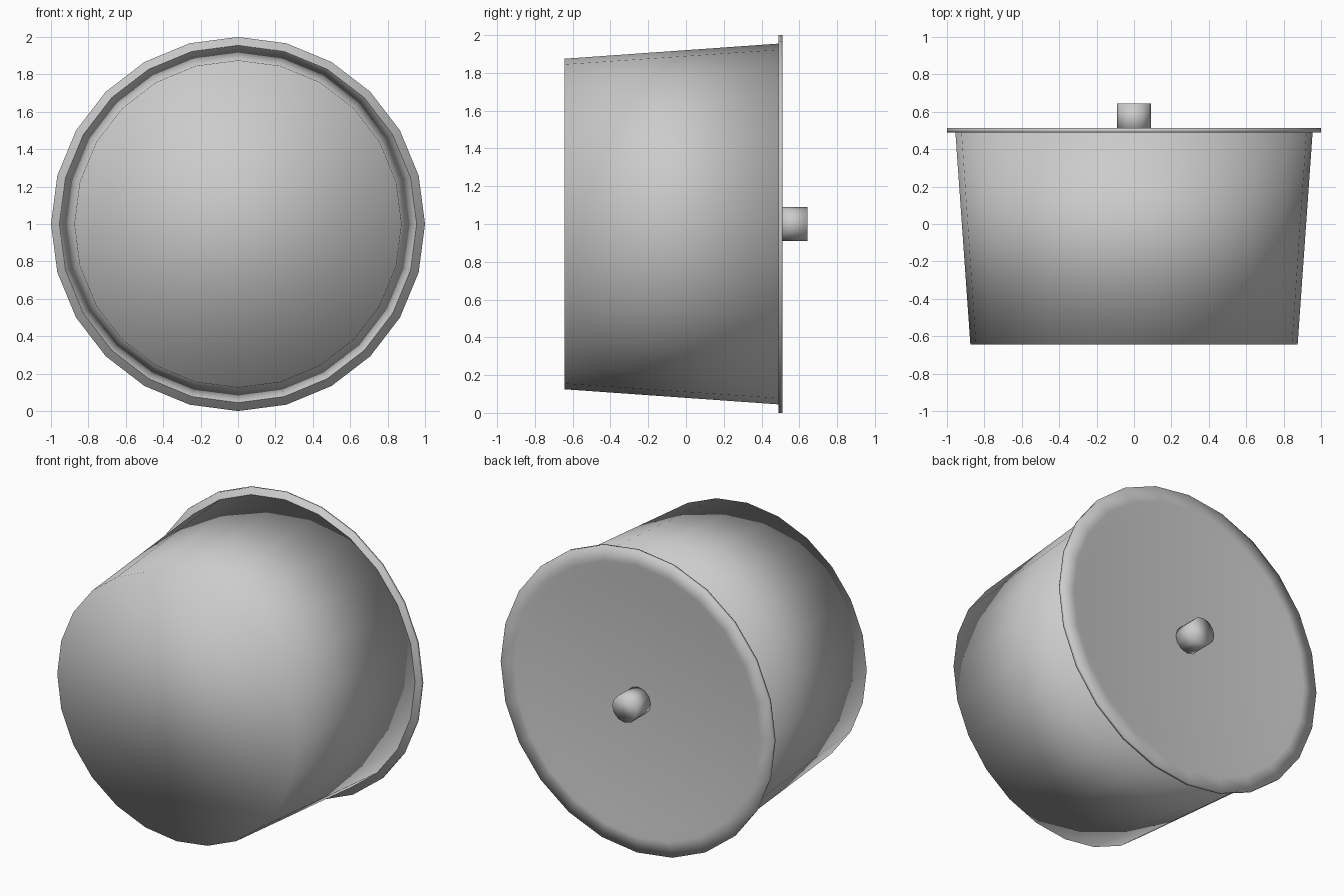
import bpy, bmesh, math

if "Cube" in bpy.data.objects:
    bpy.data.objects.remove(bpy.data.objects["Cube"])


def revolve(name, profile, sides):
    """Spin (radius, y) points around the horizontal y axis at z = 1; both ends are capped."""
    bm = bmesh.new()
    rings = []
    for r, y in profile:
        rings.append([bm.verts.new((r * math.cos(2 * math.pi * i / sides), y,
                                    1 + r * math.sin(2 * math.pi * i / sides)))
                      for i in range(sides)])
    for a, b in zip(rings, rings[1:]):
        for i in range(sides):
            j = (i + 1) % sides
            bm.faces.new((a[i], a[j], b[j], b[i]))
    bm.faces.new(rings[0])
    bm.faces.new(rings[-1])
    bmesh.ops.recalc_face_normals(bm, faces=bm.faces)
    for f in bm.faces:
        f.smooth = True
    mesh = bpy.data.meshes.new(name)
    bm.to_mesh(mesh)
    bm.free()
    obj = bpy.data.objects.new(name, mesh)
    bpy.context.collection.objects.link(obj)
    return obj


# Tapered drum, narrower at the front
revolve("tapered_body", [(0.875, -0.643), (0.955, 0.49)], 24)

# Thin back plate with a slightly sunken centre
revolve("back_plate", [(1.0, 0.49), (1.0, 0.512), (0.9, 0.512), (0.82, 0.498)], 24)

# Small stub at the centre of the plate
revolve("centre_stub", [(0.09, 0.488), (0.09, 0.643)], 12)
